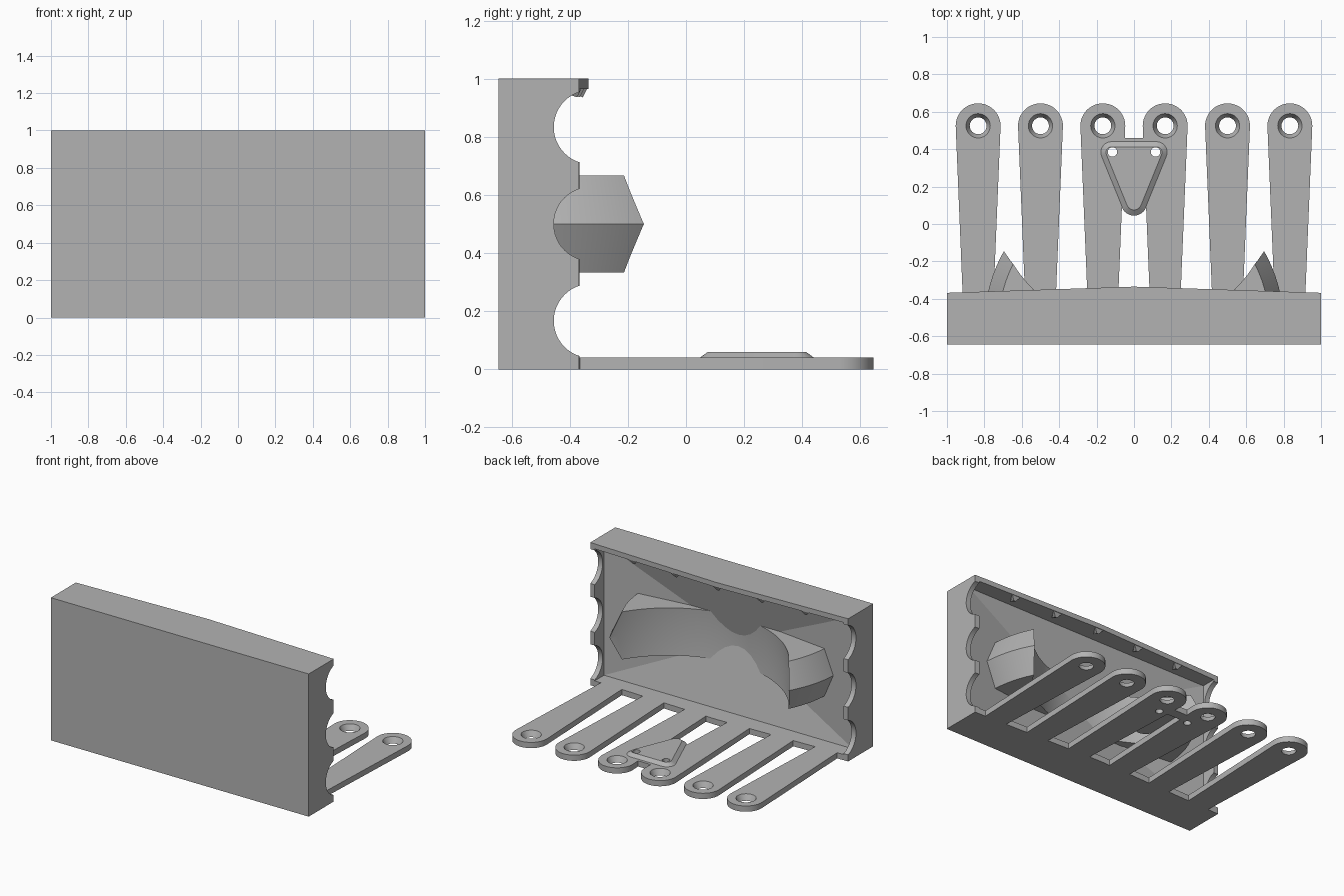
import bpy, bmesh, math
from mathutils import Vector, Matrix

if "Cube" in bpy.data.objects:
    bpy.data.objects.remove(bpy.data.objects["Cube"], do_unlink=True)

grey = bpy.data.materials.new("plain grey")
grey.use_nodes = True
tone = (0.45, 0.45, 0.45, 1)
grey.diffuse_color = tone
grey.node_tree.nodes["Principled BSDF"].inputs["Base Color"].default_value = tone


def finish(name, bm):
    bmesh.ops.recalc_face_normals(bm, faces=bm.faces)
    mesh = bpy.data.meshes.new(name)
    bm.to_mesh(mesh)
    bm.free()
    mesh.materials.append(grey)
    ob = bpy.data.objects.new(name, mesh)
    bpy.context.collection.objects.link(ob)
    return ob


def hull(name, points):
    bm = bmesh.new()
    for p in points:
        bm.verts.new(p)
    res = bmesh.ops.convex_hull(bm, input=bm.verts)
    bmesh.ops.delete(bm, geom=list(set(res["geom_interior"])), context="VERTS")
    bmesh.ops.dissolve_limit(bm, angle_limit=0.002, verts=bm.verts, edges=bm.edges)
    return finish(name, bm)


def box(name, lo, hi):
    return hull(name, [(x, y, z) for x in (lo[0], hi[0])
                       for y in (lo[1], hi[1]) for z in (lo[2], hi[2])])


def circle(x, y, r, z, n=32):
    return [(x + r * math.cos(math.tau * i / n), y + r * math.sin(math.tau * i / n), z)
            for i in range(n)]


def revolve(name, profile, y, n=96, clip=None):
    """Solid of revolution about a vertical axis at x = 0."""
    bm = bmesh.new()
    rings = [[bm.verts.new(p) for p in circle(0, y, r, z, n)] for r, z in profile]
    for a, b in zip(rings, rings[1:]):
        for i in range(n):
            j = (i + 1) % n
            bm.faces.new((a[i], a[j], b[j], b[i]))
    bm.faces.new(rings[0])
    bm.faces.new(rings[-1])
    if clip is not None:
        bmesh.ops.bisect_plane(bm, geom=bm.verts[:] + bm.edges[:] + bm.faces[:],
                               plane_co=(0, clip, 0), plane_no=(0, -1, 0), clear_outer=True)
        bmesh.ops.holes_fill(bm, edges=[e for e in bm.edges if e.is_boundary])
    return finish(name, bm)


def boolean(ob, other, operation="DIFFERENCE"):
    """Apply a boolean and remove the helper."""
    mod = ob.modifiers.new("cut", "BOOLEAN")
    mod.operation, mod.object, mod.solver = operation, other, "EXACT"
    other.hide_render = True
    bpy.context.view_layer.objects.active = ob
    bpy.ops.object.modifier_apply(modifier=mod.name)
    bpy.data.objects.remove(other, do_unlink=True)


def smooth(ob):
    bpy.ops.object.select_all(action="DESELECT")
    ob.select_set(True)
    bpy.context.view_layer.objects.active = ob
    bpy.ops.object.shade_smooth_by_angle(angle=math.radians(14))


FRONT, SIDE_EDGE, MID_EDGE = -0.645, -0.368, -0.335
PITCH, PLATE = 1 / 3, 0.04

# Housing: block with a slightly peaked back edge
housing = hull("housing", [(x, y, z) for z in (0, 1) for x, y in
                           ((-1, FRONT), (1, FRONT), (1, SIDE_EDGE), (0, MID_EDGE), (-1, SIDE_EDGE))])

# Hollow: straight rim that tapers to a shallow pyramid
hollow = [(x, y, z) for x in (-0.965, 0.965) for y in (-0.47, 0) for z in (PLATE, 0.965)]
boolean(housing, hull("hollow_cutter", hollow + [(0, -0.59, 0.5)]))

# Scallops in the side walls
for i in range(3):
    z = (i + 0.5) * PITCH
    pts = [(x, -0.328 + a, z + b) for x in (-1.2, 1.2) for a, b, _ in circle(0, 0, 0.127, 0, 48)]
    boolean(housing, hull("scallop_cutter", pts))

# Curved V-edged guide, hollowed by a wide round groove
guide = revolve("curved_guide", [(0.724, 0.333), (0.8, 0.5), (0.724, 0.667)], -0.54, clip=-0.62)
boolean(guide, revolve("groove_cutter", [(0.76, 0.3), (0.772, 0.5), (0.76, 0.7)], 0.19))
smooth(housing)
smooth(guide)

# Small nibs under the top lip
for i in range(-2, 3):
    x = i * PITCH
    y = MID_EDGE - 0.03 * abs(x)
    hull("lip_nib", [(x - 0.035, y - 0.004, 0.968), (x + 0.035, y - 0.004, 0.968),
                     (x, y - 0.06, 0.968), (x, y - 0.06, 0.95),
                     (x - 0.008, y - 0.02, 0.936), (x + 0.008, y - 0.02, 0.936)])

# Tapered arms with countersunk eyes
EYE_Y, EYE_R = 0.525, 0.12
for i in range(6):
    x = (i - 2.5) * PITCH
    pts = []
    for z in (0, PLATE):
        pts += circle(x, EYE_Y, EYE_R, z, 48)
        pts += [(x - 0.083, -0.37, z), (x + 0.083, -0.37, z)]
    arm = hull("arm", pts)
    boolean(arm, hull("eye_cutter", circle(x, EYE_Y, 0.04, -0.01) + circle(x, EYE_Y, 0.07, 0.05)))
    if i in (2, 3):
        sx = math.copysign(0.115, x)
        boolean(arm, hull("screw_cutter", circle(sx, 0.385, 0.025, -0.1) + circle(sx, 0.385, 0.025, 0.1)))
    smooth(arm)

# Bridge and bevelled triangular plate joining the middle arms
box("bridge", (-0.06, 0.39, 0), (0.06, 0.46, PLATE))
pts = []
for z, inset in ((PLATE - 0.002, 0), (0.06, 0.03)):
    for x, y, r in ((-0.12, 0.383, 0.06), (0.12, 0.383, 0.06), (0, 0.115, 0.07)):
        pts += circle(x, y, r - inset, z)
plate = hull("triangle_plate", pts)
for sx in (-0.115, 0.115):
    boolean(plate, hull("screw_cutter", circle(sx, 0.385, 0.025, 0) + circle(sx, 0.385, 0.025, 0.1)))
smooth(plate)
